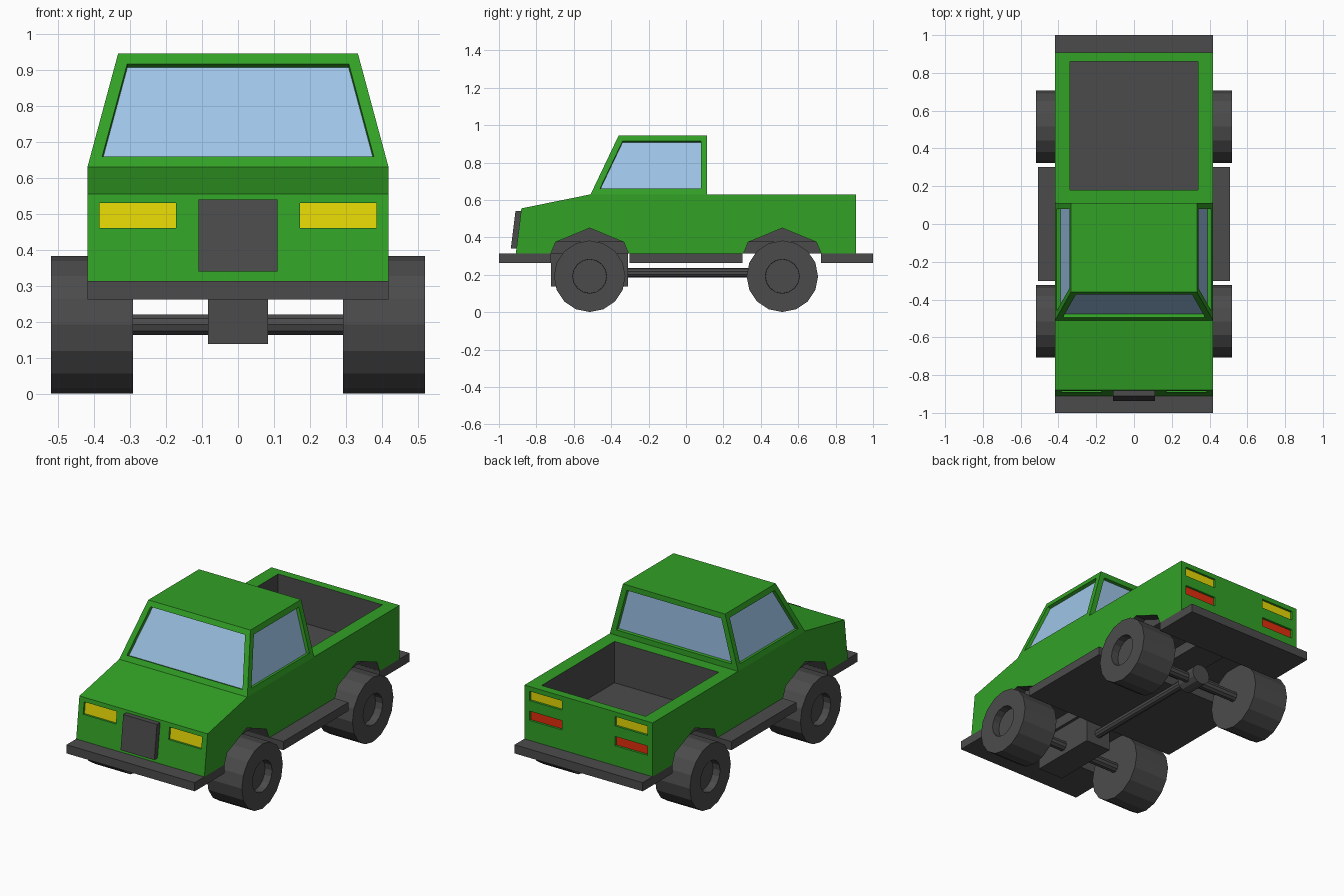
import bpy, bmesh, math
from mathutils import Matrix, Vector

if "Cube" in bpy.data.objects:
    bpy.data.objects.remove(bpy.data.objects["Cube"])


def material(name, rgb):
    m = bpy.data.materials.new(name)
    lin = [((c / 255 + 0.055) / 1.055) ** 2.4 for c in rgb]
    m.diffuse_color = (*lin, 1)
    m.use_nodes = True
    m.node_tree.nodes["Principled BSDF"].inputs["Base Color"].default_value = m.diffuse_color
    return m


MATS = [material("green paint", (50, 161, 38)), material("dark grey", (75, 75, 75)),
        material("window blue", (158, 196, 231)), material("lamp yellow", (229, 215, 4)),
        material("lamp red", (225, 45, 12))]
GREEN, DARK, GLASS, YELLOW, RED = range(5)


def finish(bm, name, mat=None):
    bmesh.ops.recalc_face_normals(bm, faces=bm.faces)
    me = bpy.data.meshes.new(name)
    ob = bpy.data.objects.new(name, me)
    bpy.context.collection.objects.link(ob)
    if mat in (None, GREEN):  # multi-colour part
        for m in MATS:
            me.materials.append(m)
    else:
        me.materials.append(MATS[mat])
        for f in bm.faces:
            f.material_index = 0
    bm.to_mesh(me)
    bm.free()
    return ob


def prism(profile, x0, x1, mat=0):
    """Side profile of (y, z) points, extruded along x."""
    bm = bmesh.new()
    f = bm.faces.new([bm.verts.new((x0, y, z)) for y, z in profile])
    new = bmesh.ops.extrude_face_region(bm, geom=[f])["geom"]
    bmesh.ops.translate(bm, vec=(x1 - x0, 0, 0),
                        verts=[g for g in new if isinstance(g, bmesh.types.BMVert)])
    bmesh.ops.recalc_face_normals(bm, faces=bm.faces)
    for f in bm.faces:
        f.material_index = mat
    return bm


def rect(y0, y1, z0, z1):
    return [(y0, z0), (y1, z0), (y1, z1), (y0, z1)]


def cylinder(r, length, centre, axis, sides):
    bm = bmesh.new()
    rot = Vector((0, 0, 1)).rotation_difference(Vector(axis)).to_matrix().to_4x4()
    bmesh.ops.create_cone(bm, cap_ends=True, segments=sides, radius1=r, radius2=r,
                          depth=length, matrix=Matrix.Translation(centre) @ rot)
    return bm


def sink(bm, faces, border, depth):
    """Flat border around each face, then the face pushed straight in."""
    bm.normal_update()
    bmesh.ops.inset_individual(bm, faces=faces, thickness=border, use_even_offset=True)
    bmesh.ops.inset_individual(bm, faces=faces, thickness=0.001, depth=-depth, use_even_offset=True)


def cut(target, bm):
    cutter = finish(bm, "cutter")
    cutter.hide_render = True
    mod = target.modifiers.new("cut", 'BOOLEAN')
    mod.operation, mod.solver, mod.object = 'DIFFERENCE', 'EXACT', cutter
    bpy.context.view_layer.objects.active = target
    bpy.ops.object.modifier_apply(modifier=mod.name)
    bpy.data.objects.remove(cutter)


def front_y(z):
    return -0.91 + 0.125 * (z - 0.313)


W, BASE, TOP = 0.418, 0.313, 0.63
AXLE_Y, AXLE_Z = 0.515, 0.192

# Body with dark underside
bm = prism([(-0.91, BASE), (-0.88, 0.555), (-0.51, TOP), (0.908, TOP), (0.908, BASE)], -W, W)
for f in bm.faces:
    if f.normal.z < -0.9:
        f.material_index = DARK
body = finish(bm, "body")

# Load bed
cut(body, prism(rect(0.18, 0.86, 0.386, 0.8), -0.34, 0.34, DARK))

for s in (-1, 1):
    # Octagonal wheel arches, deeper in their lower half
    for y in (-AXLE_Y, AXLE_Y):
        pts = [(y + 0.258 * math.sin(k * math.pi / 4), AXLE_Z + 0.258 * math.cos(k * math.pi / 4))
               for k in range(8)]
        cut(body, prism(pts[1:], 0.1 * s, 0.6 * s, DARK))
        cut(body, prism(pts, 0.35 * s, 0.6 * s, DARK))
    # Recessed lamps: only the back of each recess is coloured
    head = [(-1.0, 0.46), (front_y(0.46) + 0.012, 0.46), (front_y(0.53) + 0.012, 0.53), (-1.0, 0.53)]
    for profile, col in ((head, YELLOW), (rect(0.895, 1.0, 0.547, 0.602), YELLOW),
                         (rect(0.895, 1.0, 0.43, 0.485), RED)):
        bm = prism(profile, 0.172 * s, 0.385 * s)
        back = min((f for f in bm.faces if abs(f.normal.y) > 0.9),
                   key=lambda f: abs(f.calc_center_median().y))
        back.material_index = col
        cut(body, bm)

# Cab: tapered box with sunken windows
bm = bmesh.new()
bmesh.ops.create_cube(bm, size=2)
for v in bm.verts:
    up, sx, front = v.co.z > 0, math.copysign(1, v.co.x), v.co.y < 0
    v.co = (sx * (0.333 if up else W), (-0.36 if up else -0.51) if front else 0.112,
            0.945 if up else TOP)
bm.normal_update()
bmesh.ops.delete(bm, geom=[f for f in bm.faces if f.normal.z < -0.9], context='FACES_ONLY')
panes = [f for f in bm.faces if f.normal.z < 0.9]
sink(bm, panes, 0.032, 0.02)
for f in panes:
    f.material_index = GLASS
finish(bm, "cab")

# Grille, bumpers, running boards and gearbox
finish(prism([(front_y(0.34) - 0.03, 0.34), (front_y(0.34) + 0.01, 0.34),
              (front_y(0.54) + 0.01, 0.54), (front_y(0.54) - 0.03, 0.54)], -0.11, 0.11), "grille", DARK)
finish(prism(rect(-1, -0.722, 0.262, BASE), -W, W), "front_bumper", DARK)
finish(prism(rect(0.722, 1, 0.262, BASE), -W, W), "rear_bumper", DARK)
finish(prism(rect(-0.303, 0.303, 0.262, BASE), -0.508, 0.508), "running_boards", DARK)
finish(prism(rect(-0.722, -0.31, 0.138, BASE), -0.083, 0.083), "gearbox", DARK)

# Drive train
finish(cylinder(0.025, 0.83, (0, 0.1, 0.21), (0, 1, 0), 10), "drive_shaft", DARK)
finish(cylinder(0.06, 0.13, (0, AXLE_Y, 0.2), (0, 1, 0), 12), "differential", DARK)

# Axles and wheels with sunken hubs
for end, y in (("front", -AXLE_Y), ("rear", AXLE_Y)):
    finish(cylinder(0.03, 0.64, (0, y, AXLE_Z), (1, 0, 0), 10), end + "_axle", DARK)
    for side, s in (("left", -1), ("right", 1)):
        bm = cylinder(0.191, 0.228, (s * 0.405, y, AXLE_Z), (s, 0, 0), 16)
        bm.normal_update()
        sink(bm, [f for f in bm.faces if f.normal.x * s > 0.9], 0.098, 0.045)
        finish(bm, f"{end}_{side}_wheel", DARK)
